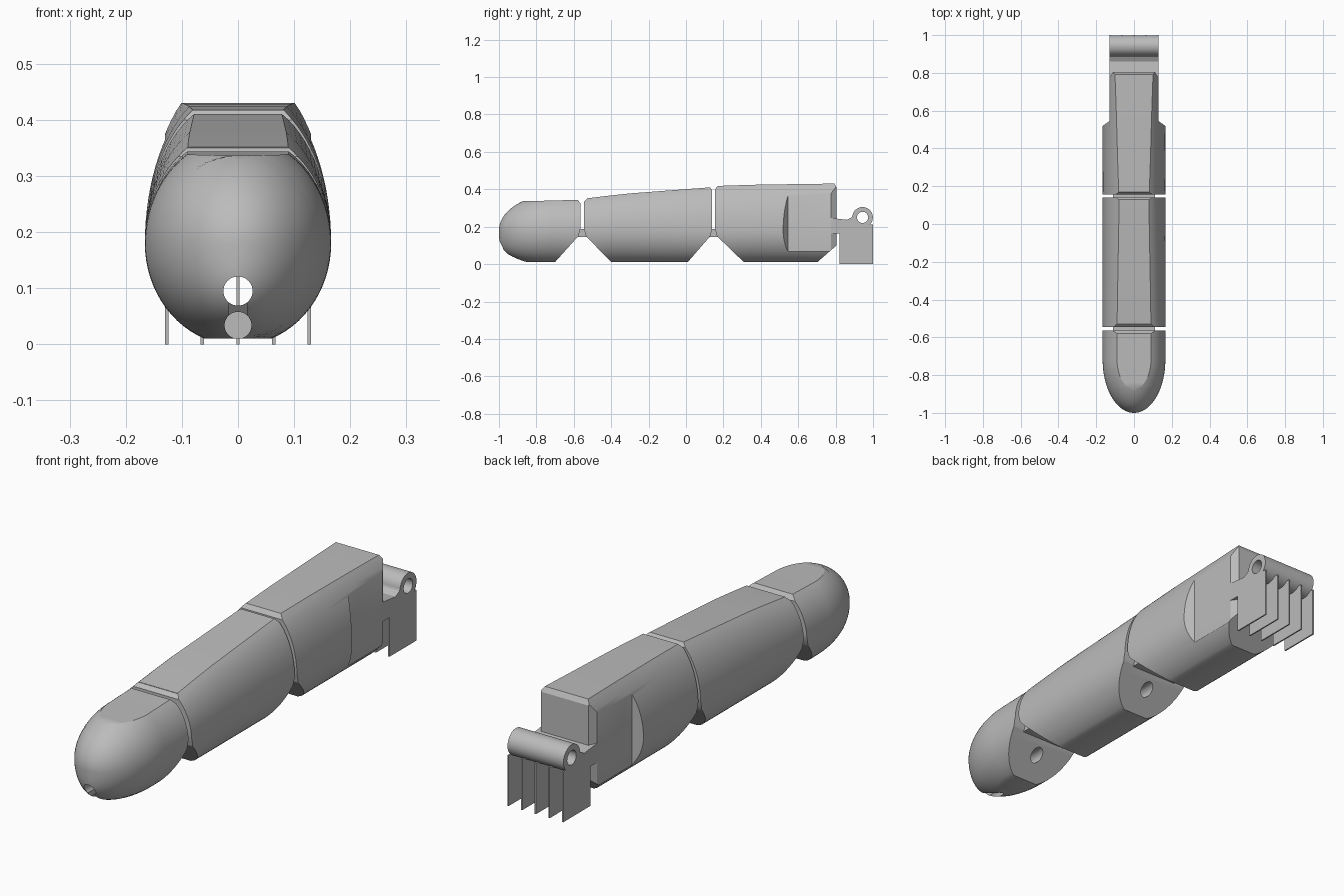
import bpy, bmesh
from math import sin, cos, asin, sqrt, pi, radians
from mathutils import Matrix

if "Cube" in bpy.data.objects:
    bpy.data.objects.remove(bpy.data.objects["Cube"], do_unlink=True)

grey = bpy.data.materials.new("plain grey")
grey.use_nodes = True
GREY = (0.5, 0.5, 0.5, 1)
grey.diffuse_color = GREY
grey.node_tree.nodes["Principled BSDF"].inputs["Base Color"].default_value = GREY

HALF = 0.166   # widest half width
MID = 0.18     # height of the widest line
FLOOR = 0.01   # height of the flat underside


def finish(name, bm):
    bmesh.ops.remove_doubles(bm, verts=bm.verts, dist=1e-5)
    bmesh.ops.recalc_face_normals(bm, faces=bm.faces)
    mesh = bpy.data.meshes.new(name)
    bm.to_mesh(mesh)
    bm.free()
    mesh.materials.append(grey)
    ob = bpy.data.objects.new(name, mesh)
    bpy.context.collection.objects.link(ob)
    return ob


def prism(name, outline, axis, lo, hi):
    """Extrude a flat outline along x (outline in y, z) or z (outline in x, y)."""
    bm = bmesh.new()
    place = (lambda p, a: (a, *p)) if axis == "x" else (lambda p, a: (*p, a))
    ends = [[bm.verts.new(place(p, a)) for p in outline] for a in (lo, hi)]
    for ring in ends:
        bm.faces.new(ring)
    for i in range(len(outline)):
        j = i - 1
        bm.faces.new((ends[0][i], ends[0][j], ends[1][j], ends[1][i]))
    return finish(name, bm)


def rod(name, axis, radius, centre, length):
    bm = bmesh.new()
    turn = Matrix.Rotation(pi / 2, 4, "Y" if axis == "x" else "X")
    bmesh.ops.create_cone(bm, cap_ends=True, segments=40, radius1=radius, radius2=radius,
                          depth=length, matrix=Matrix.Translation(centre) @ turn)
    return finish(name, bm)


def section(y, top, flat, s=1.0, n=14):
    """Oval ring with flat top and underside; s shrinks it towards the tip."""
    up = (top - MID) / sqrt(1 - (flat / HALF) ** 2) * s
    down = 0.182 * s ** 0.6
    a_top = asin(min(1, (top - MID) / up))
    a_low = -asin(min(1, (MID - FLOOR) / down))
    angles = [a_low * (1 - i / n) for i in range(n)] + [a_top * i / n for i in range(n + 1)]
    right = [(HALF * s * cos(a), y, MID + sin(a) * (up if a > 0 else down)) for a in angles]
    return right + [(-x, yy, z) for x, yy, z in reversed(right)]


def loft(name, rings):
    bm = bmesh.new()
    rows = [[bm.verts.new(p) for p in ring] for ring in rings]
    for a, b in zip(rows, rows[1:]):
        for i in range(len(a)):
            bm.faces.new((a[i - 1], a[i], b[i], b[i - 1]))
    bm.faces.new(rows[0])
    bm.faces.new(rows[-1])
    return finish(name, bm)


def combine(ob, cutter, operation):
    mod = ob.modifiers.new("shape", "BOOLEAN")
    mod.operation, mod.solver, mod.object = operation, "EXACT", cutter
    bpy.ops.object.select_all(action="DESELECT")
    bpy.context.view_layer.objects.active = ob
    ob.select_set(True)
    bpy.ops.object.modifier_apply(modifier=mod.name)
    bpy.data.objects.remove(cutter, do_unlink=True)


def smooth(ob):
    bpy.ops.object.select_all(action="DESELECT")
    bpy.context.view_layer.objects.active = ob
    ob.select_set(True)
    bpy.ops.object.shade_smooth_by_angle(angle=radians(28))


def bore(ob):
    combine(ob, rod("tunnel", "y", 0.026, (0, 0, 0.095), 2.4), "DIFFERENCE")
    smooth(ob)


# Fingertip: rounded front, chamfered under the joint
rings = []
for i in range(25):
    t = 0.03 + (pi / 2 - 0.03) * i / 24
    y = -0.72 - 0.28 * cos(t)
    rings.append(section(y, 0.337 + 0.02 * (y + 0.85), 0.09, sin(t)))
rings.append(section(-0.55, 0.345, 0.09))
tip = loft("fingertip", rings)
combine(tip, prism("trim", [(-1.1, 0), (-0.71, 0), (-0.575, 0.15), (-0.565, 0.19), (-0.565, 0.325),
                            (-0.58, 0.345), (-0.58, 0.6), (-1.1, 0.6)], "x", -1, 1), "INTERSECT")
# Cord exit below the tunnel mouth, with a groove between the two
combine(tip, rod("cord_exit", "y", 0.024, (0, -0.95, 0.034), 0.26), "DIFFERENCE")
combine(tip, prism("groove", [(-1.1, 0.034), (-0.89, 0.034), (-0.945, 0.095), (-1.1, 0.095)],
                   "x", -0.016, 0.016), "DIFFERENCE")
bore(tip)

# Middle segment
middle = loft("middle_segment", [section(-0.56, 0.348, 0.09), section(-0.42, 0.365, 0.088),
                                 section(-0.3, 0.378, 0.086), section(0.15, 0.412, 0.078)])
combine(middle, prism("trim", [(-0.39, 0), (0, 0), (0.13, 0.15), (0.14, 0.19), (0.14, 0.395),
                               (0.125, 0.415), (0.125, 0.6), (-0.53, 0.6), (-0.53, 0.35),
                               (-0.545, 0.335), (-0.545, 0.19), (-0.535, 0.15)], "x", -1, 1), "INTERSECT")
bore(middle)

# Base segment, slimmed at the rear sides
base = loft("base_segment", [section(0.14, 0.417, 0.08), section(0.35, 0.424, 0.087),
                             section(0.6, 0.428, 0.094), section(0.83, 0.431, 0.102)])
combine(base, prism("trim", [(0.32, 0), (0.69, 0), (0.805, 0.1), (0.805, 0.41), (0.79, 0.435), (0.79, 0.6),
                             (0.17, 0.6), (0.17, 0.42), (0.155, 0.4), (0.155, 0.19), (0.165, 0.15)],
                    "x", -1, 1), "INTERSECT")
half = [(0.2, 0.1), (0.2, 0.495), (0.13, 0.545), (0.13, 0.775), (0.1, 0.82)]
combine(base, prism("side_trim", half + [(-x, y) for x, y in reversed(half)], "z", -1, 1), "INTERSECT")
bore(base)

# Flexible webs that join the segments
for name, y in (("front_web", -0.555), ("rear_web", 0.1475)):
    prism(name, [(y - 0.03, 0.145), (y + 0.03, 0.145), (y + 0.02, 0.188), (y - 0.02, 0.188)],
          "x", -0.11, 0.11)

# Rear hinge: arm and barrel with a pin hole
WIDE = 0.13
hinge = rod("hinge_barrel", "x", 0.055, (0, 0.944, 0.25), 2 * WIDE)
arm = prism("hinge_arm", [(0.76, 0.165), (0.83, 0.165), (0.9, 0.195), (0.944, 0.21), (0.93, 0.27),
                          (0.9, 0.275), (0.885, 0.25), (0.86, 0.237), (0.79, 0.245), (0.76, 0.25)],
            "x", -WIDE, WIDE)
combine(hinge, arm, "UNION")
combine(hinge, rod("pin_hole", "x", 0.03, (0, 0.944, 0.25), 1), "DIFFERENCE")
smooth(hinge)

# Thin fins hanging below the hinge
THIN = 0.006
for i in range(5):
    x = -WIDE + i * (2 * WIDE - THIN) / 4
    prism("hinge_fin_%d" % (i + 1), [(0.82, 0), (1.0, 0), (1.0, 0.212), (0.82, 0.212)], "x", x, x + THIN)
